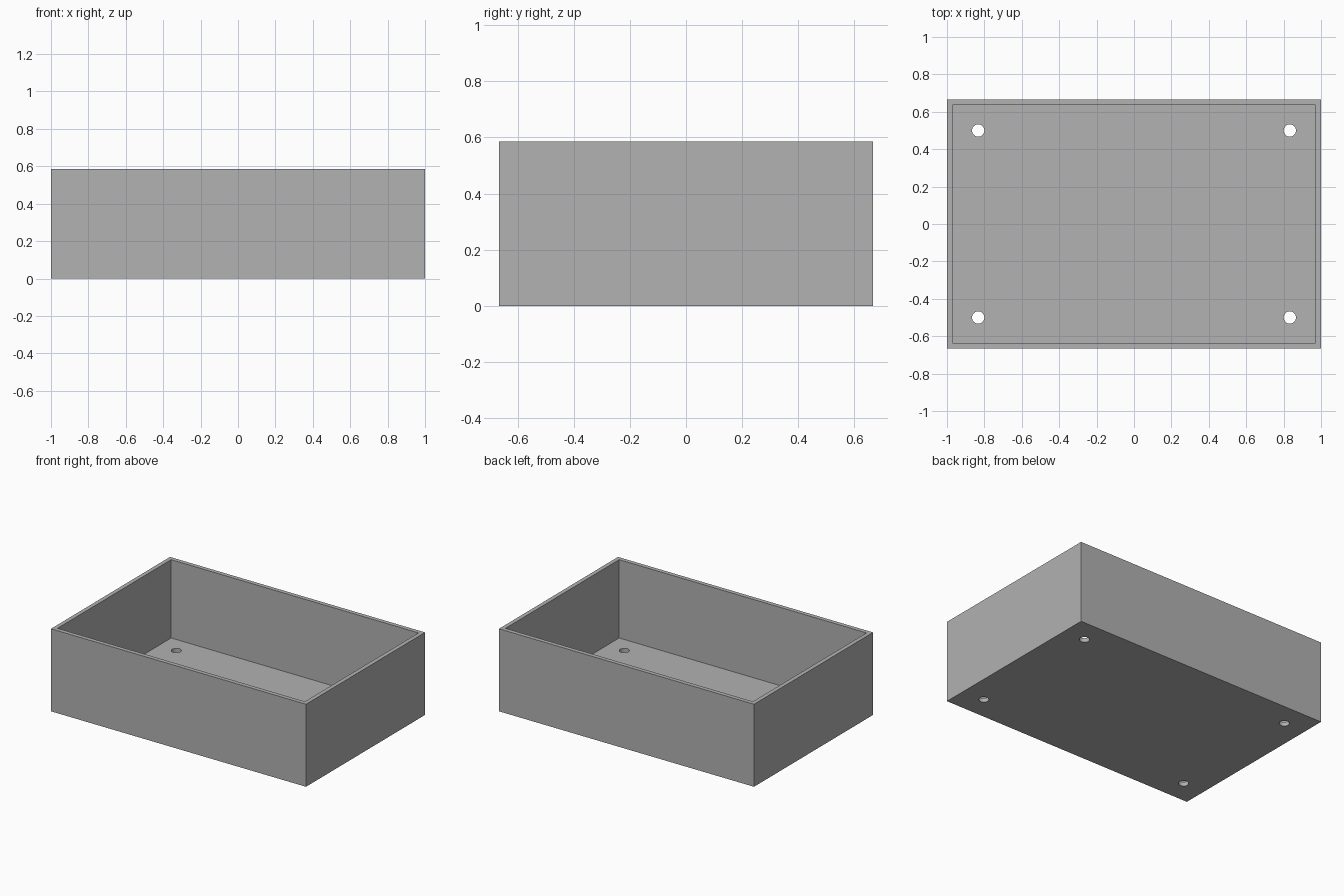
import bpy
import math

WIDTH, DEPTH, HEIGHT = 2.0, 1.333, 0.585
WALL = 0.03
HOLE_X, HOLE_Y, HOLE_RADIUS = 0.833, 0.5, 0.033

default_cube = bpy.data.objects.get("Cube")
if default_cube:
    bpy.data.objects.remove(default_cube, do_unlink=True)

# Plain grey material
grey = bpy.data.materials.new("plain_grey")
grey.use_nodes = True
colour = (0.445, 0.445, 0.445, 1)
grey.diffuse_color = colour
grey.node_tree.nodes["Principled BSDF"].inputs["Base Color"].default_value = colour


def block(name, size, bottom):
    bpy.ops.mesh.primitive_cube_add(size=1, location=(0, 0, bottom + size[2] / 2))
    obj = bpy.context.object
    obj.name = name
    obj.scale = size
    bpy.ops.object.transform_apply(location=True, rotation=False, scale=True)
    obj.data.materials.append(grey)
    return obj


def cut(target, cutter):
    cutter.hide_render = True
    mod = target.modifiers.new("cut", "BOOLEAN")
    mod.operation = "DIFFERENCE"
    mod.solver = "EXACT"
    mod.object = cutter
    bpy.context.view_layer.objects.active = target
    bpy.ops.object.modifier_apply(modifier=mod.name)
    bpy.data.objects.remove(cutter, do_unlink=True)


# Open tray: outer block with the inside hollowed out
tray = block("open_tray", (WIDTH, DEPTH, HEIGHT), 0)
cut(tray, block("hollow_cutter", (WIDTH - 2 * WALL, DEPTH - 2 * WALL, HEIGHT), WALL))

# Round screw holes through the floor, one near each corner
for sx in (-1, 1):
    for sy in (-1, 1):
        bpy.ops.mesh.primitive_cylinder_add(
            vertices=32, radius=HOLE_RADIUS, depth=WALL * 4,
            location=(sx * HOLE_X, sy * HOLE_Y, 0))
        hole = bpy.context.object
        hole.name = "hole_cutter"
        hole.data.materials.append(grey)
        cut(tray, hole)

# Smooth hole walls, crisp box edges
bpy.ops.object.select_all(action="DESELECT")
tray.select_set(True)
bpy.context.view_layer.objects.active = tray
bpy.ops.object.shade_smooth_by_angle(angle=math.radians(30))
